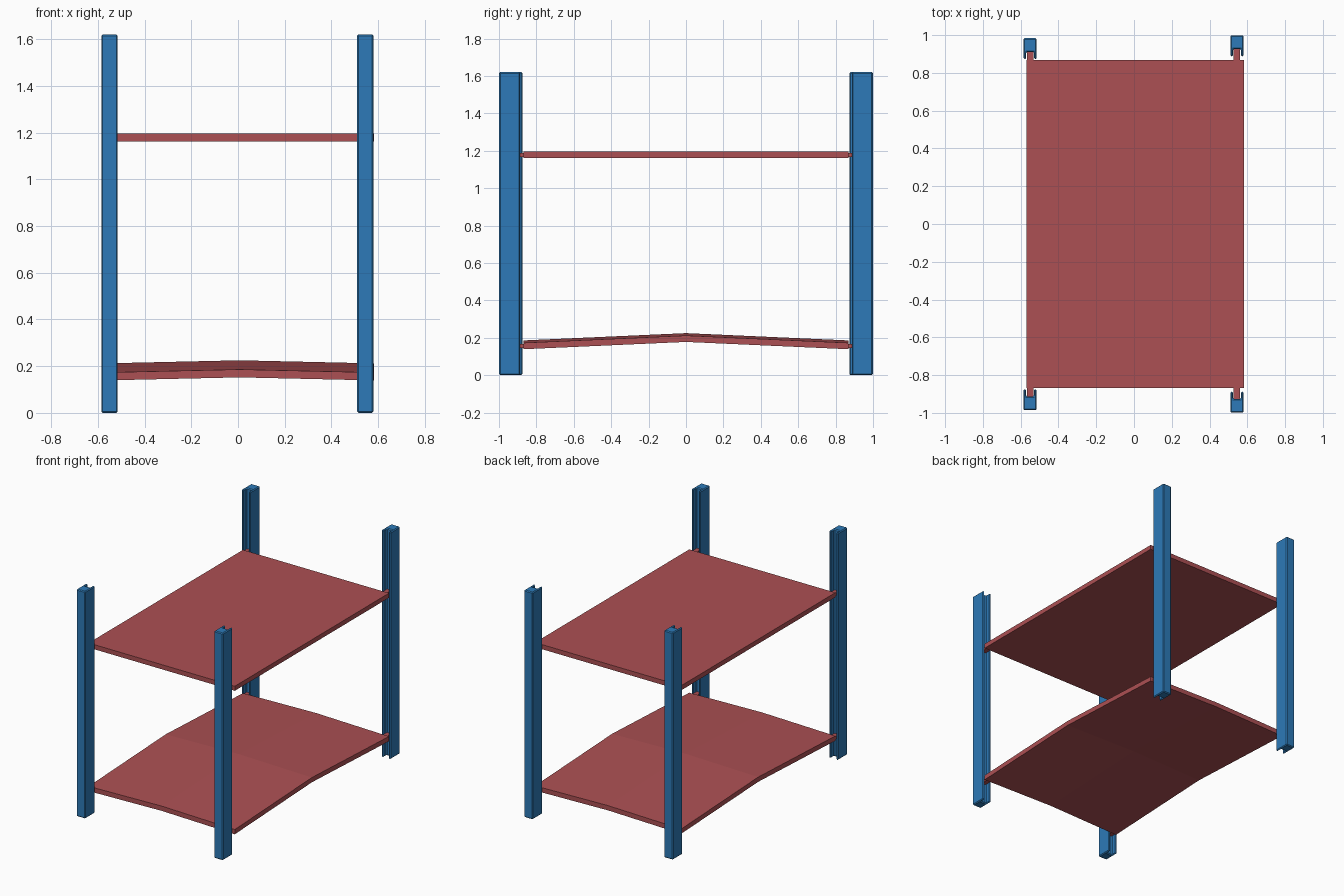
import bpy, bmesh

if "Cube" in bpy.data.objects:
    bpy.data.objects.remove(bpy.data.objects["Cube"])


def material(name, rgb):
    m = bpy.data.materials.new(name)
    m.diffuse_color = (*rgb, 1)
    m.use_nodes = True
    m.node_tree.nodes["Principled BSDF"].inputs["Base Color"].default_value = m.diffuse_color
    return m


BLUE = material("blue paint", (0.026, 0.195, 0.479))
RED = material("red paint", (0.413, 0.080, 0.087))


def finish(name, bm, mat):
    bmesh.ops.recalc_face_normals(bm, faces=bm.faces)
    mesh = bpy.data.meshes.new(name)
    bm.to_mesh(mesh)
    bm.free()
    mesh.materials.append(mat)
    obj = bpy.data.objects.new(name, mesh)
    bpy.context.collection.objects.link(obj)
    return obj


def extrude_profile(bm, points, z0, z1):
    face = bm.faces.new([bm.verts.new((x, y, z0)) for x, y in points])
    new = bmesh.ops.extrude_face_region(bm, geom=[face])["geom"]
    verts = [g for g in new if isinstance(g, bmesh.types.BMVert)]
    bmesh.ops.translate(bm, verts=verts, vec=(0, 0, z1 - z0))


# name, centre x, inner y edge, outward direction in y
CORNERS = [("front_left", -0.55, -0.875, -1), ("front_right", 0.545, -0.888, -1),
           ("back_left", -0.55, 0.873, 1), ("back_right", 0.545, 0.888, 1)]

# Posts: solid bars with a slot facing the shelves
HALF = [(0, 0.038), (0.021, 0.038), (0.021, 0), (0.035, 0), (0.035, 0.111)]
profile = HALF[1:] + [(-x, d) for x, d in reversed(HALF[1:])]
for name, cx, y0, s in CORNERS:
    bm = bmesh.new()
    extrude_profile(bm, [(cx + x, y0 + s * d) for x, d in profile], 0, 1.62)
    post = finish(name + "_post", bm, BLUE)
    bev = post.modifiers.new("soft edges", "BEVEL")
    bev.width, bev.segments = 0.006, 1


# Shelves: slabs with tabs that reach into the post slots
def shelf(name, z_bottom, thick, rise_x, rise_y):
    x0, x1, y1 = -0.57, 0.583, 0.869
    bm = bmesh.new()
    bmesh.ops.create_grid(bm, x_segments=2, y_segments=2, size=1)
    for v in bm.verts:
        u, w = v.co.x, v.co.y
        z = z_bottom + rise_x * (1 - abs(u)) + rise_y * (1 - abs(w))
        v.co = ((x0 + x1) / 2 + u * (x1 - x0) / 2, w * y1, z)
    new = bmesh.ops.extrude_face_region(bm, geom=bm.faces[:])["geom"]
    bmesh.ops.translate(bm, verts=[g for g in new if isinstance(g, bmesh.types.BMVert)],
                        vec=(0, 0, thick))
    for _, cx, y0, s in CORNERS:
        a, b = s * (y1 - 0.01), y0 + s * 0.038
        extrude_profile(bm, [(cx - 0.017, a), (cx + 0.017, a), (cx + 0.017, b), (cx - 0.017, b)],
                        z_bottom + 0.006, z_bottom + thick - 0.007)
    finish(name, bm, RED)


shelf("upper_shelf", 1.162, 0.033, 0, 0)
shelf("lower_shelf", 0.139, 0.034, 0.013, 0.039)
